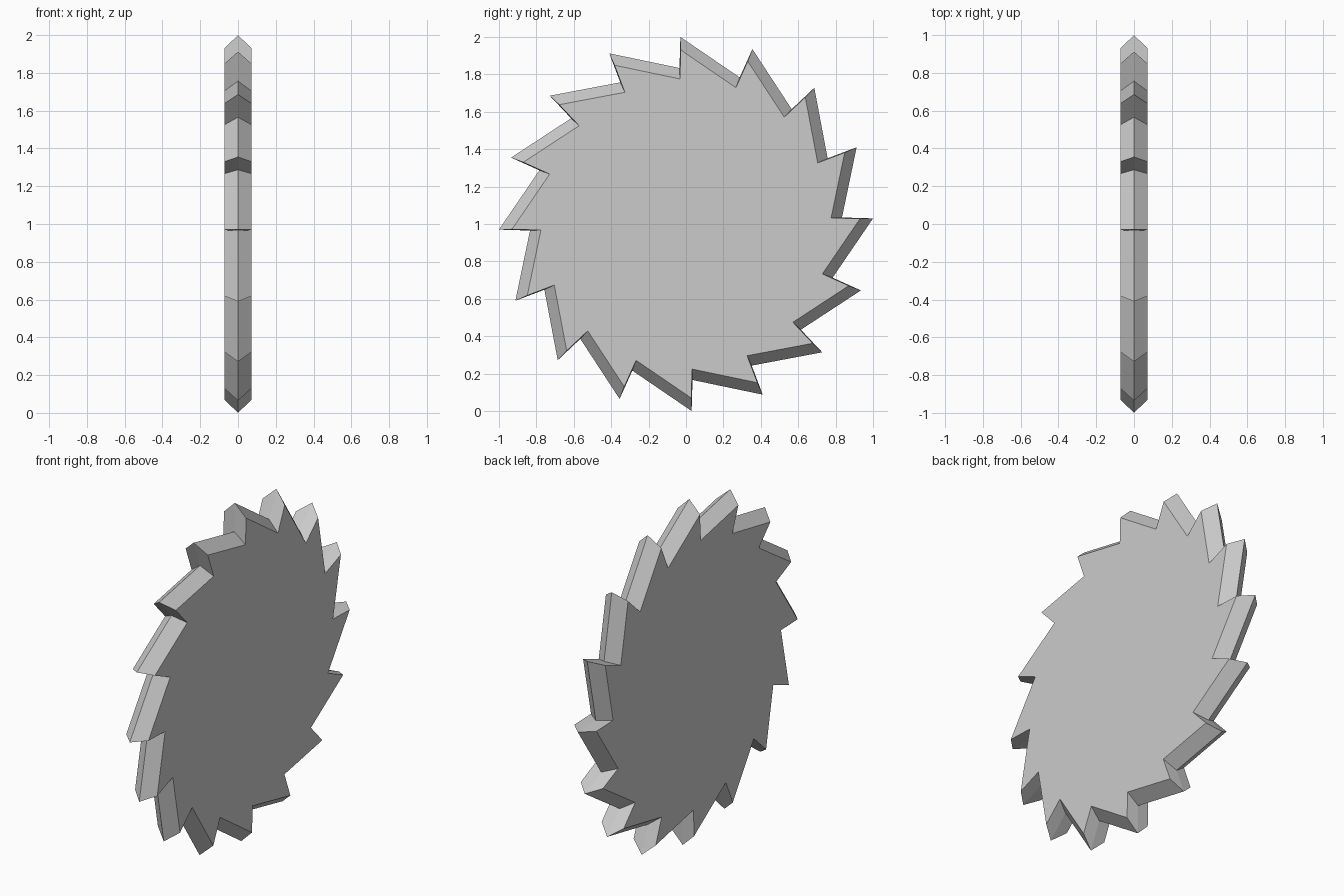
import bpy, bmesh
from math import cos, sin, tau

if "Cube" in bpy.data.objects:
    bpy.data.objects.remove(bpy.data.objects["Cube"])

TEETH = 16
HALF_THICKNESS = 0.0715
SIDE_SCALE = 0.93              # side outlines are smaller, giving a bevelled rim
TOOTH = [(-0.03, 1.0), (-0.035, 0.834)]   # tip and valley, as (y, z) from the hub


def outline(bm, x, scale):
    """One ring of saw teeth in the YZ plane."""
    ring = []
    for i in range(TEETH):
        a = tau * i / TEETH
        # valley lies just before its tip when going round anticlockwise
        for y, z in TOOTH:
            ring.append(bm.verts.new((x,
                                      scale * (y * cos(a) - z * sin(a)),
                                      1 + scale * (y * sin(a) + z * cos(a)))))
    return ring


bm = bmesh.new()

# left side, sharp middle ridge, right side
rings = [outline(bm, -HALF_THICKNESS, SIDE_SCALE),
         outline(bm, 0, 1),
         outline(bm, HALF_THICKNESS, SIDE_SCALE)]

# The steep edge joins tip to its own valley; the long edge must run from
# that valley to the next tip anticlockwise, so the ring order is tip, valley
n = 2 * TEETH
for a, b in zip(rings, rings[1:]):
    for i in range(n):
        j = (i + 1) % n
        bm.faces.new((a[i], a[j], b[j], b[i]))

# flat side faces
bm.faces.new(rings[0])
bm.faces.new(rings[-1])
bmesh.ops.recalc_face_normals(bm, faces=bm.faces)

mesh = bpy.data.meshes.new("saw_blade")
bm.to_mesh(mesh)
bm.free()
blade = bpy.data.objects.new("saw_blade", mesh)
bpy.context.collection.objects.link(blade)
